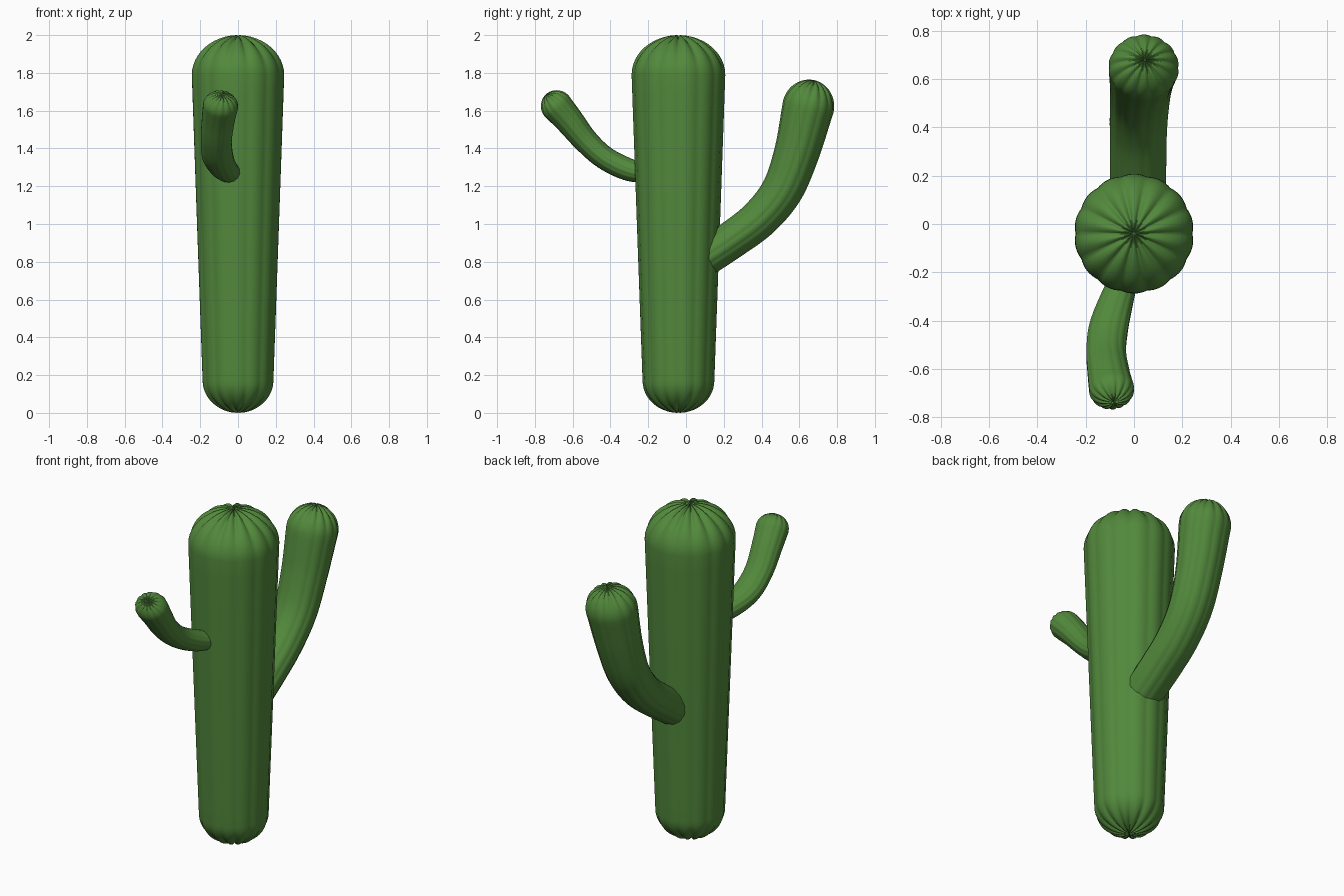
import bpy, bmesh, math
from mathutils import Vector

cube = bpy.data.objects.get("Cube")
if cube:
    bpy.data.objects.remove(cube, do_unlink=True)

green = bpy.data.materials.new("cactus green")
green.use_nodes = True
color = (0.085, 0.25, 0.045, 1)
green.diffuse_color = color
bsdf = green.node_tree.nodes["Principled BSDF"]
bsdf.inputs["Base Color"].default_value = color
bsdf.inputs["Roughness"].default_value = 0.8

RIBS = 14
SIDES = RIBS * 8
CAP_STEPS = 12


def spline(rows, steps=8):
    """Smooth curve through rows of x, y, z, half width, half depth."""
    pts = [Vector(r) for r in rows]
    pts = [2 * pts[0] - pts[1]] + pts + [2 * pts[-1] - pts[-2]]
    out = []
    for a, b, c, d in zip(pts, pts[1:], pts[2:], pts[3:]):
        for i in range(steps):
            t = i / steps
            out.append(0.5 * (2 * b + (c - a) * t + (2 * a - 5 * b + 4 * c - d) * t * t
                              + (3 * b - a - 3 * c + d) * t ** 3))
    return out + [pts[-2]]


def ribbed_stem(name, rows, base_cap, tip_cap):
    """Sweep a ribbed section along a path and close it with puckered domes."""
    path = spline(rows)
    centers = [p.to_3d() if len(p) == 3 else Vector(p[:3]) for p in path]
    n = len(path)
    tangents = [(centers[min(i + 1, n - 1)] - centers[max(i - 1, 0)]).normalized()
                for i in range(n)]
    # Each ring: path index, radius scale, axial shift, pucker amount
    dome = [k / CAP_STEPS * math.pi / 2 * 0.97 for k in range(1, CAP_STEPS + 1)]
    rings = [(0, math.cos(a), -base_cap * math.sin(a), math.sin(a)) for a in reversed(dome)]
    rings += [(i, 1, 0, 0) for i in range(n)]
    rings += [(n - 1, math.cos(a), tip_cap * math.sin(a), math.sin(a)) for a in dome]

    bm = bmesh.new()
    loops = []
    for i, scale, shift, pucker in rings:
        t = tangents[i]
        u = (Vector((1, 0, 0)) - t * t.x).normalized()
        v = t.cross(u)
        loop = []
        for k in range(SIDES):
            ang = math.tau * k / SIDES
            groove = 1 - abs(math.sin(RIBS * ang / 2))
            rad = scale * (1 - groove * (0.025 + 0.12 * pucker ** 2))
            axial = shift * (1 - 0.07 * groove * pucker)
            loop.append(bm.verts.new(centers[i] + t * axial
                        + u * math.cos(ang) * path[i][3] * rad
                        + v * math.sin(ang) * path[i][4] * rad))
        loops.append(loop)
    for a, b in zip(loops, loops[1:]):
        for k in range(SIDES):
            j = (k + 1) % SIDES
            bm.faces.new((a[k], a[j], b[j], b[k]))
    # Dimpled poles
    for loop, i, height in ((loops[0], 0, -base_cap), (loops[-1], n - 1, tip_cap)):
        pole = bm.verts.new(centers[i] + tangents[i] * height * 0.92)
        for k in range(SIDES):
            bm.faces.new((loop[k], loop[(k + 1) % SIDES], pole))
    bmesh.ops.recalc_face_normals(bm, faces=bm.faces)
    for f in bm.faces:
        f.smooth = True
    mesh = bpy.data.meshes.new(name)
    bm.to_mesh(mesh)
    bm.free()
    mesh.materials.append(green)
    obj = bpy.data.objects.new(name, mesh)
    bpy.context.collection.objects.link(obj)
    return obj


# Trunk, slightly wider at the top
ribbed_stem("trunk", [(0, -0.04, 0.17, 0.19, 0.19),
                      (0, -0.04, 1.0, 0.22, 0.22),
                      (0, -0.04, 1.79, 0.248, 0.248)], 0.17, 0.21)

# Small front arm
ribbed_stem("front_arm", [(-0.03, -0.2, 1.265, 0.055, 0.05),
                          (-0.07, -0.31, 1.29, 0.07, 0.06),
                          (-0.105, -0.43, 1.35, 0.082, 0.062),
                          (-0.115, -0.53, 1.44, 0.083, 0.066),
                          (-0.105, -0.62, 1.55, 0.088, 0.076),
                          (-0.093, -0.684, 1.624, 0.094, 0.084)], 0.03, 0.085)

# Large back arm
ribbed_stem("back_arm", [(0.017, 0.08, 0.81, 0.115, 0.1),
                         (0.017, 0.24, 0.915, 0.118, 0.1),
                         (0.018, 0.39, 1.03, 0.12, 0.104),
                         (0.023, 0.51, 1.18, 0.125, 0.11),
                         (0.03, 0.587, 1.38, 0.132, 0.12),
                         (0.04, 0.647, 1.62, 0.146, 0.137)], 0.03, 0.145)
